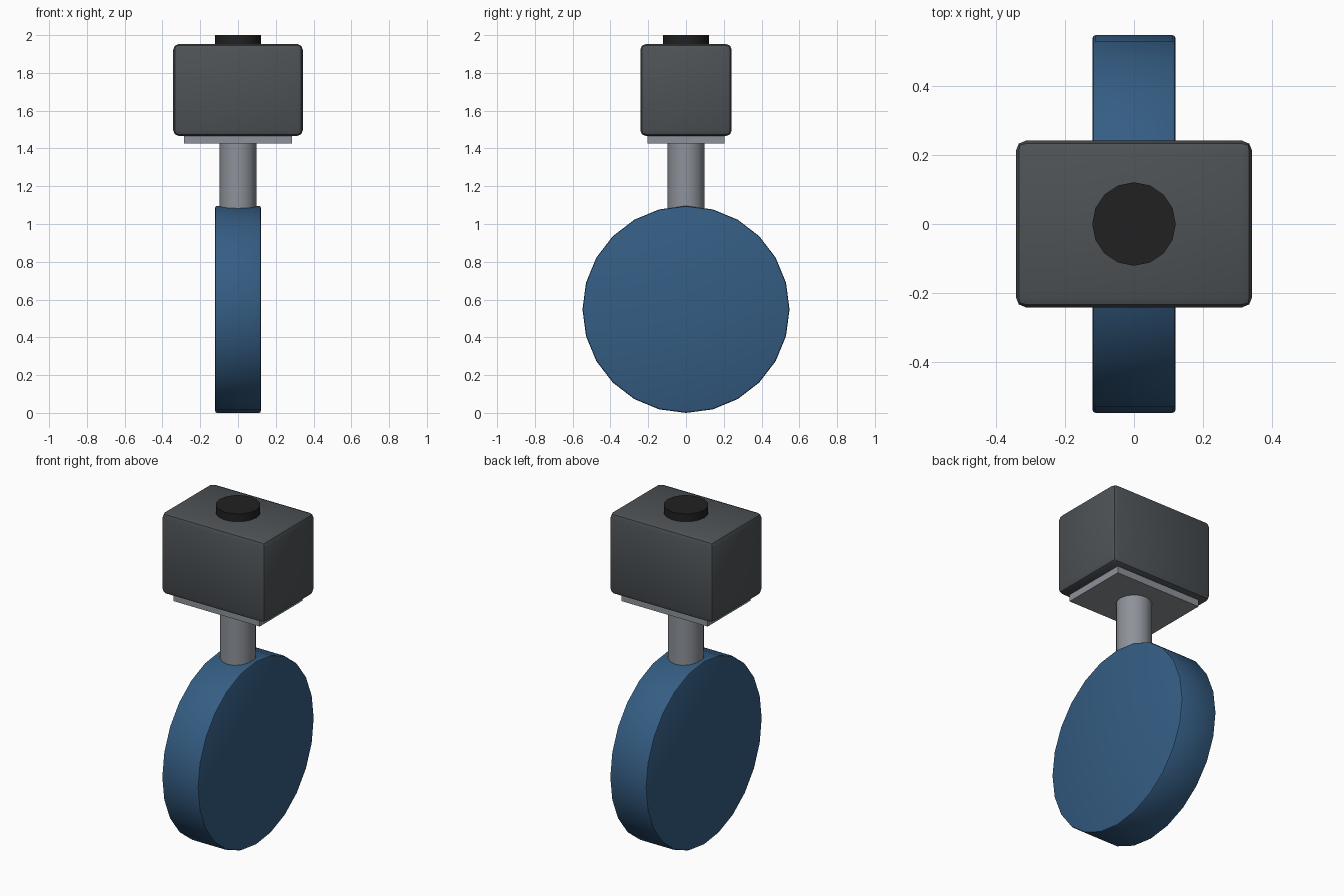
import bpy
from math import pi, radians

if "Cube" in bpy.data.objects:
    bpy.data.objects.remove(bpy.data.objects["Cube"])


def material(name, rgb):
    m = bpy.data.materials.new(name)
    m.diffuse_color = (*rgb, 1)
    m.use_nodes = True
    m.node_tree.nodes["Principled BSDF"].inputs["Base Color"].default_value = m.diffuse_color
    return m


def finish(ob, name, mat, bevel=0, segments=2):
    ob.name = name
    bpy.ops.object.transform_apply(location=False, rotation=True, scale=True)
    ob.data.materials.append(mat)
    if bevel:
        mod = ob.modifiers.new("Bevel", "BEVEL")
        mod.width, mod.segments = bevel, segments
        mod.limit_method = "ANGLE"
        mod.angle_limit = radians(40)
        bpy.ops.object.modifier_apply(modifier=mod.name)
    bpy.ops.object.shade_smooth_by_angle(angle=radians(35))
    return ob


def box(name, size, z0, z1, mat, **kw):
    bpy.ops.mesh.primitive_cube_add(size=1, location=(0, 0, (z0 + z1) / 2))
    ob = bpy.context.object
    ob.scale = (*size, z1 - z0)
    return finish(ob, name, mat, **kw)


def cylinder(name, sides, radius, depth, z, mat, rot=(0, 0, 0), **kw):
    bpy.ops.mesh.primitive_cylinder_add(vertices=sides, radius=radius, depth=depth,
                                        location=(0, 0, z), rotation=rot)
    return finish(bpy.context.object, name, mat, **kw)


blue = material("blue", (0.035, 0.11, 0.23))
dark = material("dark_grey", (0.075, 0.085, 0.093))
black = material("black", (0.015, 0.015, 0.015))
steel = material("steel", (0.27, 0.29, 0.32))

# Upright disc with its axis along x
cylinder("disc", 24, 0.548, 0.242, 0.548, blue, rot=(0, pi / 2, 0), bevel=0.01)

# Neck between disc and housing
cylinder("neck", 16, 0.098, 0.40, 1.24, steel)

# Mounting plate, rounded housing and top cap
box("mounting_plate", (0.57, 0.406), 1.425, 1.475, steel)
box("housing", (0.686, 0.484), 1.466, 1.953, dark, bevel=0.03)
cylinder("top_cap", 16, 0.121, 0.06, 1.97, black)
